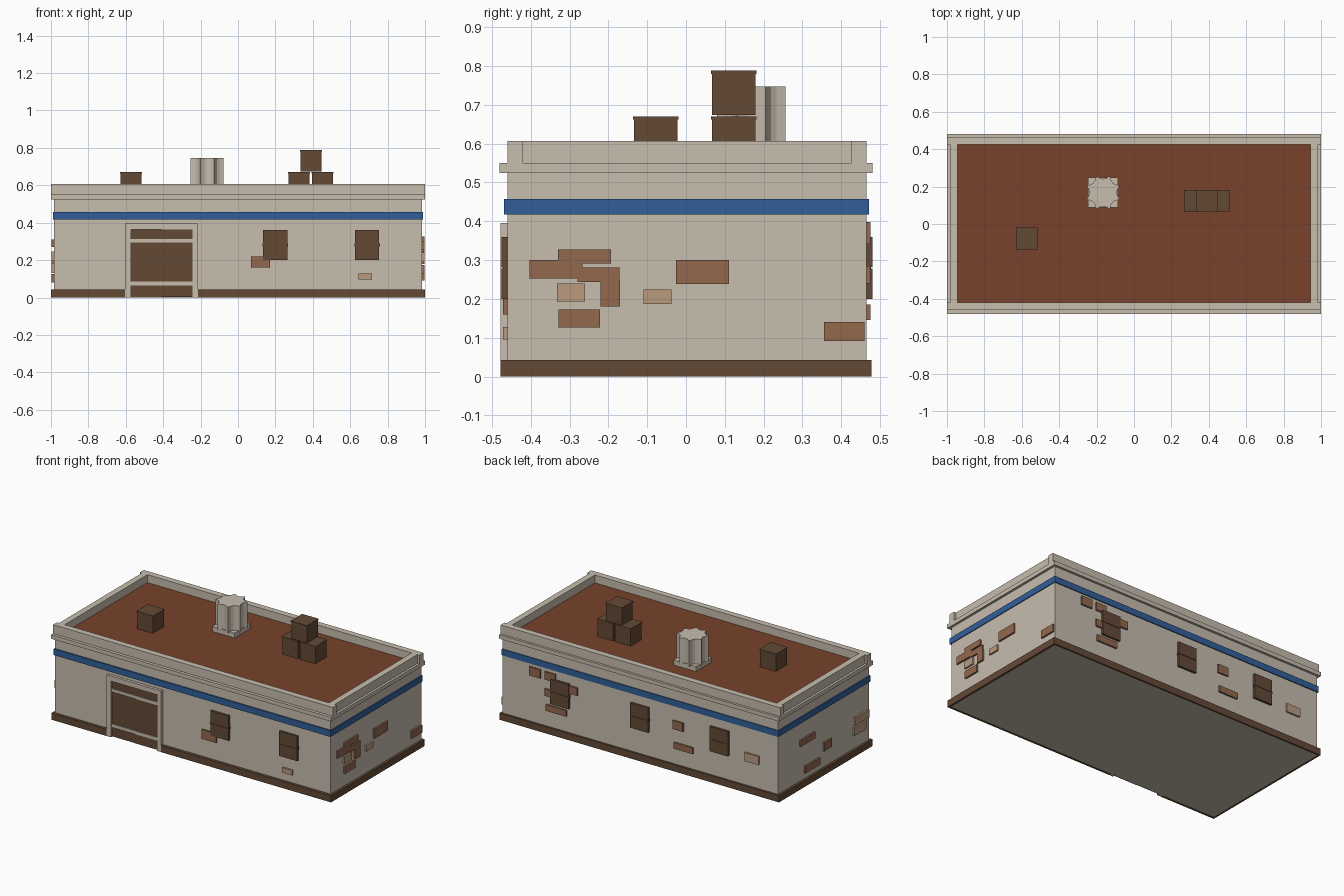
import bpy, bmesh, math

if "Cube" in bpy.data.objects:
    bpy.data.objects.remove(bpy.data.objects["Cube"])


def material(name, rgb):
    m = bpy.data.materials.new(name)
    m.diffuse_color = (*rgb, 1)
    m.use_nodes = True
    m.node_tree.nodes["Principled BSDF"].inputs["Base Color"].default_value = m.diffuse_color
    return m


PLASTER = material("plaster", (0.57, 0.508, 0.42))
WOOD = material("dark_wood", (0.125, 0.068, 0.037))
ROOF = material("red_roof", (0.188, 0.054, 0.024))
BLUE = material("blue_paint", (0.031, 0.112, 0.318))
BRICK = material("brick", (0.29, 0.138, 0.076))
PALE = material("pale_brick", (0.50, 0.33, 0.213))


def add_object(name, bm, mat):
    mesh = bpy.data.meshes.new(name)
    bmesh.ops.recalc_face_normals(bm, faces=bm.faces)
    bm.to_mesh(mesh)
    bm.free()
    mesh.materials.append(mat)
    ob = bpy.data.objects.new(name, mesh)
    bpy.context.collection.objects.link(ob)
    return ob


def boxes(name, mat, *ranges):
    """One object from boxes given as x0, x1, y0, y1, z0, z1."""
    bm = bmesh.new()
    for x0, x1, y0, y1, z0, z1 in ranges:
        for v in bmesh.ops.create_cube(bm, size=1)["verts"]:
            v.co = (x1 if v.co.x > 0 else x0,
                    y1 if v.co.y > 0 else y0,
                    z1 if v.co.z > 0 else z0)
    return add_object(name, bm, mat)


# Wall faces: front, back and the two sides
FRONT, BACK, SIDE = -0.46, 0.465, 0.985


def on_wall(wall, a0, a1, z0, z1, depth):
    """Box standing out of a wall; a0..a1 runs along x or y."""
    if wall == "front":
        return (a0, a1, FRONT - depth, FRONT + 0.01, z0, z1)
    if wall == "back":
        return (a0, a1, BACK - 0.01, BACK + depth, z0, z1)
    if wall == "right":
        return (SIDE - 0.01, SIDE + depth, a0, a1, z0, z1)
    return (-SIDE - depth, -SIDE + 0.01, a0, a1, z0, z1)


# Shell, with the skirting as strips around the foot of the walls
boxes("walls", PLASTER, (-SIDE, SIDE, FRONT, BACK, 0, 0.53))
boxes("skirting", WOOD,
      (-1, 1, BACK, 0.478, 0, 0.043),
      (-1, -SIDE, FRONT, BACK, 0, 0.043),
      (SIDE, 1, FRONT, BACK, 0, 0.043),
      (-1, -0.605, -0.478, FRONT, 0, 0.043),
      (-0.215, 1, -0.478, FRONT, 0, 0.043))
boxes("blue_band", BLUE, (-0.99, 0.99, -0.469, 0.471, 0.417, 0.457))
boxes("cornice", PLASTER, (-1, 1, -0.48, 0.48, 0.524, 0.55))
boxes("parapet", PLASTER,
      (-1, 1, FRONT, -0.42, 0.55, 0.607),
      (-1, 1, 0.425, BACK, 0.55, 0.607),
      (-SIDE, -0.945, -0.42, 0.425, 0.55, 0.607),
      (0.945, SIDE, -0.42, 0.425, 0.55, 0.607))
boxes("roof_deck", ROOF, (-0.945, 0.945, -0.42, 0.425, 0.545, 0.556))

# Double door with frame and cross rails
boxes("door_frame", PLASTER,
      on_wall("front", -0.605, -0.573, 0, 0.395, 0.018),
      on_wall("front", -0.243, -0.215, 0, 0.395, 0.018),
      on_wall("front", -0.573, -0.243, 0.363, 0.395, 0.018))
boxes("door_leaves", WOOD,
      on_wall("front", -0.573, -0.408, 0.003, 0.363, 0.008),
      on_wall("front", -0.408, -0.243, 0.003, 0.363, 0.010))
boxes("door_rails", PLASTER,
      on_wall("front", -0.573, -0.243, 0.294, 0.314, 0.016),
      on_wall("front", -0.573, -0.243, 0.065, 0.086, 0.016))

# Shuttered windows
for wall, centres in (("front", (0.2, 0.69)), ("back", (0.57, 0.0, -0.57))):
    for i, c in enumerate(centres):
        boxes(f"{wall}_window_{i + 1}", WOOD,
              on_wall(wall, c - 0.065, c + 0.065, 0.2, 0.278, 0.015),
              on_wall(wall, c - 0.065, c + 0.065, 0.282, 0.36, 0.015),
              on_wall(wall, c - 0.068, c + 0.068, 0.272, 0.288, 0.012))

# Exposed bricks: wall, material, then along-wall and height ranges
BRICKS = (
    ("front", BRICK, 0.07, 0.172, 0.16, 0.22),
    ("front", PALE, 0.645, 0.717, 0.095, 0.128),
    ("right", BRICK, -0.403, -0.267, 0.253, 0.30),
    ("right", BRICK, -0.33, -0.193, 0.291, 0.327),
    ("right", BRICK, -0.28, -0.172, 0.244, 0.281),
    ("right", BRICK, -0.22, -0.17, 0.18, 0.25),
    ("right", BRICK, -0.328, -0.221, 0.126, 0.173),
    ("right", PALE, -0.333, -0.26, 0.193, 0.24),
    ("right", PALE, -0.11, -0.038, 0.187, 0.224),
    ("right", BRICK, -0.026, 0.111, 0.239, 0.30),
    ("right", BRICK, 0.355, 0.46, 0.092, 0.141),
    ("back", BRICK, 0.71, 0.79, 0.342, 0.398),
    ("back", BRICK, 0.605, 0.68, 0.345, 0.395),
    ("back", BRICK, 0.445, 0.55, 0.30, 0.35),
    ("back", BRICK, 0.60, 0.68, 0.24, 0.285),
    ("back", BRICK, 0.525, 0.67, 0.145, 0.185),
    ("back", BRICK, -0.31, -0.235, 0.27, 0.325),
    ("back", BRICK, -0.38, -0.245, 0.145, 0.185),
    ("back", PALE, -0.85, -0.75, 0.20, 0.255),
    ("left", BRICK, 0.10, 0.25, 0.27, 0.31),
    ("left", BRICK, -0.07, 0.01, 0.15, 0.205),
    ("left", BRICK, 0.05, 0.20, 0.08, 0.125),
    ("left", PALE, -0.45, -0.31, 0.195, 0.245),
    ("left", PALE, -0.42, -0.30, 0.13, 0.185),
)
for i, (wall, mat, a0, a1, z0, z1) in enumerate(BRICKS):
    boxes(f"{wall}_brick_{i + 1}", mat, on_wall(wall, a0, a1, z0, z1, 0.011))

# Roof crates with thin overhanging lids
for i, (x, y, z) in enumerate(((-0.571, -0.078, 0.556), (0.326, 0.123, 0.556),
                               (0.451, 0.123, 0.556), (0.39, 0.123, 0.674))):
    boxes(f"crate_{i + 1}", WOOD,
          (x - 0.056, x + 0.056, y - 0.056, y + 0.056, z, z + 0.108),
          (x - 0.059, x + 0.059, y - 0.059, y + 0.059, z + 0.106, z + 0.114))

# Fluted chimney on a square plinth
CX, CY = -0.165, 0.168
boxes("chimney_plinth", PLASTER,
      (CX - 0.08, CX + 0.08, CY - 0.08, CY + 0.08, 0.556, 0.588))
bm = bmesh.new()
ring = []
for k in range(32):
    a = math.radians(22.5 + k * 11.25)
    r = (0.096, 0.078, 0.073, 0.078)[k % 4]
    ring.append(bm.verts.new((CX + r * math.cos(a), CY + r * math.sin(a), 0.58)))
face = bm.faces.new(ring)
top = bmesh.ops.extrude_face_region(bm, geom=[face])["geom"]
bmesh.ops.translate(bm, vec=(0, 0, 0.167),
                    verts=[g for g in top if isinstance(g, bmesh.types.BMVert)])
add_object("chimney", bm, PLASTER)
